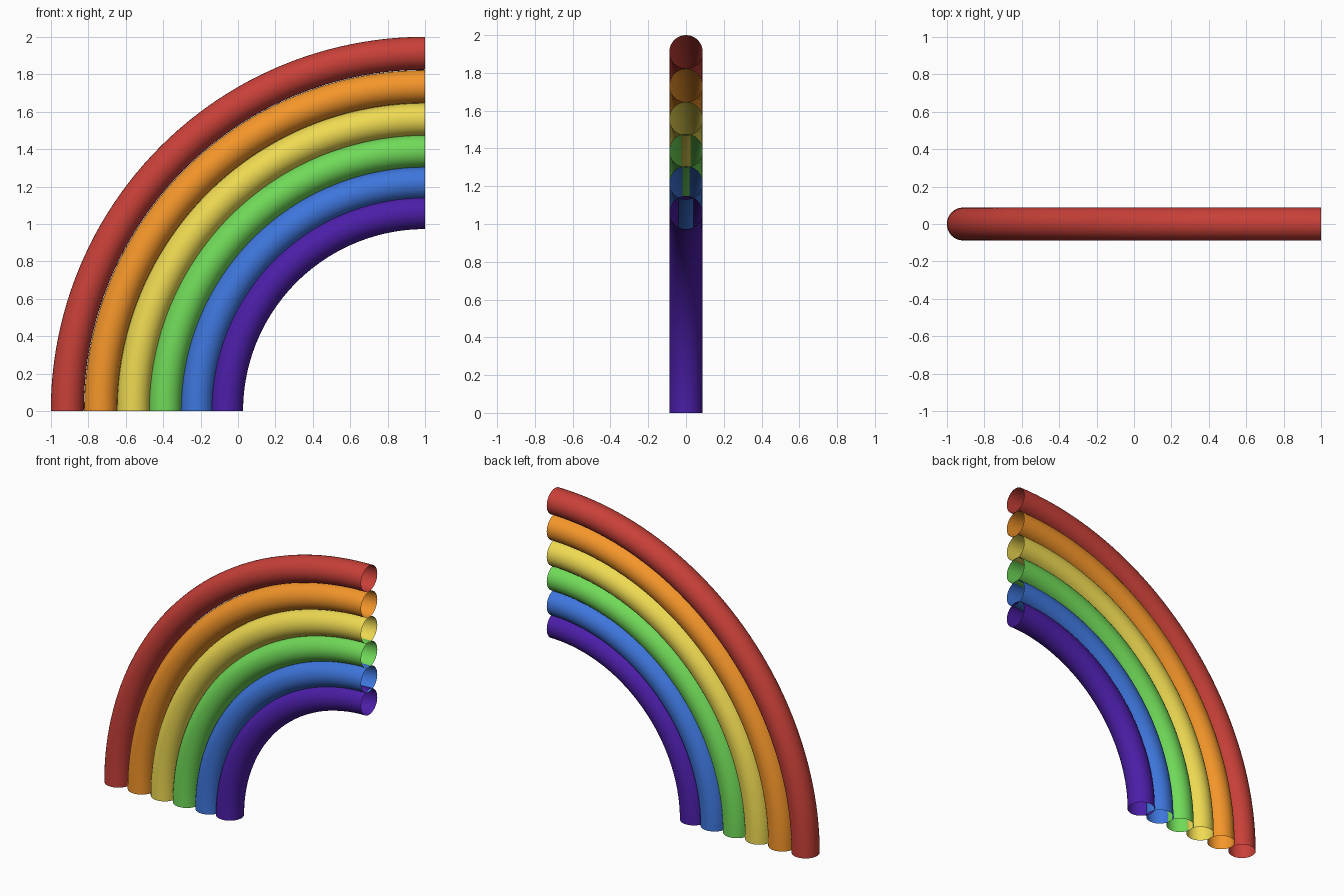
import bpy, bmesh
from math import pi
from mathutils import Matrix, Vector

if "Cube" in bpy.data.objects:
    bpy.data.objects.remove(bpy.data.objects["Cube"])

TUBE = 0.088          # tube radius
SIDES, STEPS = 32, 48

# name, arc radius, colour
BANDS = [
    ("red_band", 1.912, (0.58, 0.051, 0.04)),
    ("orange_band", 1.734, (0.91, 0.305, 0.023)),
    ("yellow_band", 1.558, (0.855, 0.70, 0.084)),
    ("green_band", 1.389, (0.162, 0.70, 0.098)),
    ("blue_band", 1.218, (0.048, 0.181, 0.716)),
    ("purple_band", 1.061, (0.072, 0.013, 0.392)),
]


def quarter_tube(name, radius, color):
    """Open hollow tube swept a quarter turn around (1, 0, 0)."""
    bm = bmesh.new()
    ring = Matrix.Translation((1, 0, radius)) @ Matrix.Rotation(pi / 2, 4, 'Y')
    bmesh.ops.create_circle(bm, segments=SIDES, radius=TUBE, matrix=ring)
    bmesh.ops.spin(bm, geom=bm.verts[:] + bm.edges[:], cent=(1, 0, 0),
                   axis=(0, 1, 0), angle=-pi / 2, steps=STEPS)
    bmesh.ops.recalc_face_normals(bm, faces=bm.faces[:])

    # make sure the normals point away from the tube's centre line
    bm.faces.ensure_lookup_table()
    face = bm.faces[0]
    mid = face.calc_center_median()
    spoke = Vector((mid.x - 1, 0, mid.z)).normalized() * radius
    if face.normal.dot(mid - Vector((1, 0, 0)) - spoke) < 0:
        bmesh.ops.reverse_faces(bm, faces=bm.faces[:])
    for f in bm.faces:
        f.smooth = True

    mesh = bpy.data.meshes.new(name)
    bm.to_mesh(mesh)
    bm.free()
    mat = bpy.data.materials.new(name + "_color")
    mat.diffuse_color = (*color, 1)
    mat.use_nodes = True
    mat.node_tree.nodes["Principled BSDF"].inputs["Base Color"].default_value = mat.diffuse_color
    mesh.materials.append(mat)
    bpy.context.collection.objects.link(bpy.data.objects.new(name, mesh))


# rainbow bands, outermost first
for band in BANDS:
    quarter_tube(*band)
